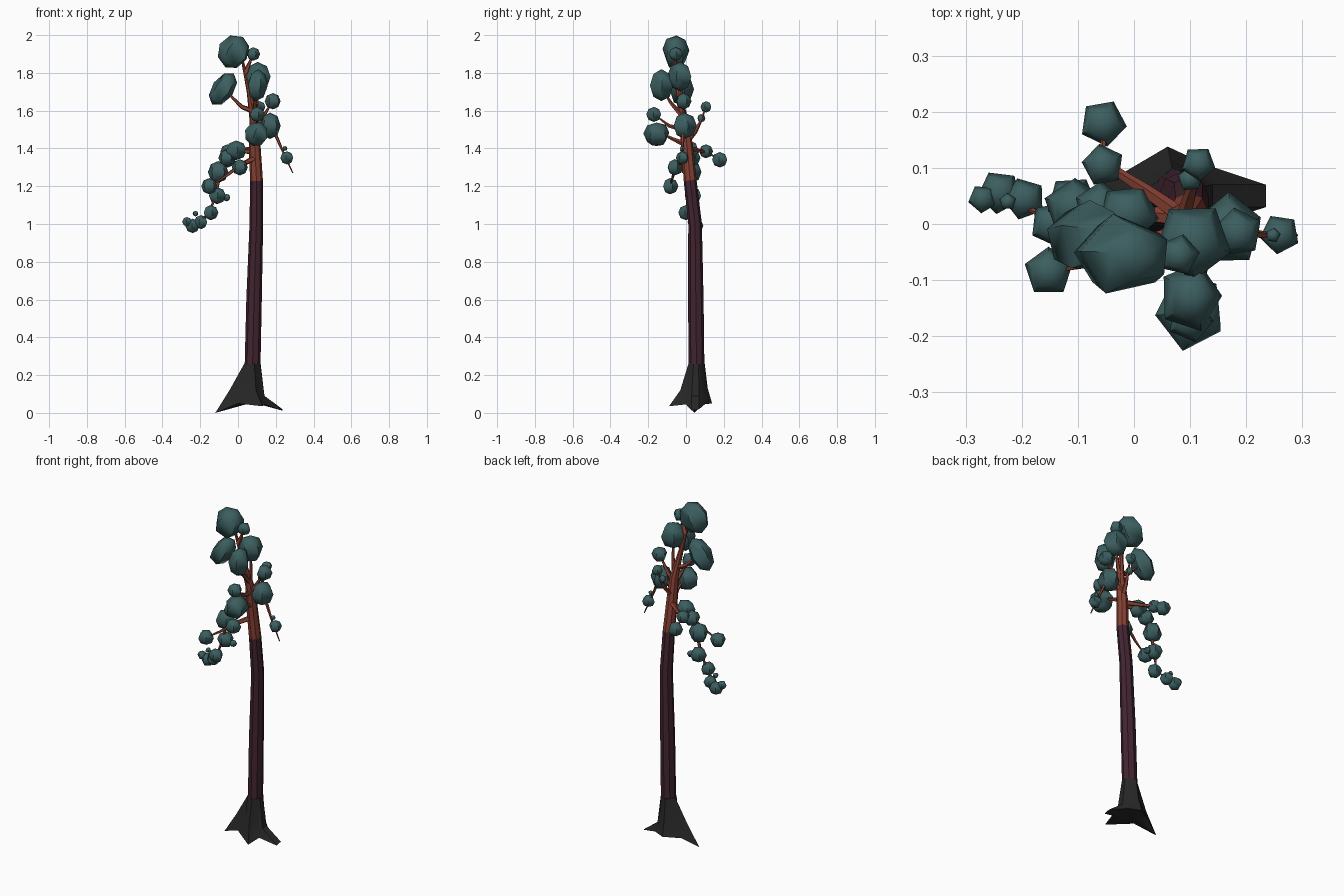
import bpy, bmesh, math, random
from mathutils import Vector, Matrix

random.seed(4)


def material(name, rgb):
    m = bpy.data.materials.new(name)
    m.diffuse_color = (*rgb, 1)
    return m


LEAF = material("dark teal leaf", (0.045, 0.112, 0.115))
BARK = material("dark plum bark", (0.054, 0.018, 0.03))
RED = material("red upper bark", (0.25, 0.054, 0.034))
ROOT = material("charcoal root", (0.02, 0.02, 0.02))


def finish(name, bm, mats, angle=40):
    bmesh.ops.recalc_face_normals(bm, faces=bm.faces)
    me = bpy.data.meshes.new(name)
    bm.to_mesh(me)
    bm.free()
    ob = bpy.data.objects.new(name, me)
    bpy.context.collection.objects.link(ob)
    for m in mats:
        me.materials.append(m)
    bpy.ops.object.select_all(action='DESELECT')
    ob.select_set(True)
    bpy.context.view_layer.objects.active = ob
    bpy.ops.object.shade_smooth_by_angle(angle=math.radians(angle))
    return ob


def tube(bm, pts, radii, sides):
    """Skin a path with rings that follow its direction."""
    pts = [Vector(p) for p in pts]
    rings = []
    for i, p in enumerate(pts):
        d = (pts[min(i + 1, len(pts) - 1)] - pts[max(i - 1, 0)]).normalized()
        ref = Vector((0, 1, 0)) if abs(d.y) < 0.8 else Vector((1, 0, 0))
        u = (ref - d * ref.dot(d)).normalized()
        v = d.cross(u)
        rings.append([bm.verts.new(p + radii[i] * (u * math.cos(a) + v * math.sin(a)))
                      for a in (2 * math.pi * k / sides for k in range(sides))])
    for a, b in zip(rings, rings[1:]):
        for k in range(sides):
            j = (k + 1) % sides
            bm.faces.new((a[k], a[j], b[j], b[k]))
    bm.faces.new(rings[0])
    bm.faces.new(rings[-1])


# Trunk: dark below, red above
bm = bmesh.new()
tube(bm, [(0.076, 0.056, 0.2), (0.085, 0.052, 0.6), (0.097, 0.048, 1.0), (0.098, 0.022, 1.23),
          (0.088, 0.005, 1.42), (0.085, -0.012, 1.55), (0.06, -0.04, 1.7), (0.02, -0.06, 1.88)],
     [0.042, 0.041, 0.036, 0.034, 0.031, 0.024, 0.014, 0.006], 8)
for f in bm.faces:
    f.material_index = int(f.calc_center_median().z > 1.23)
finish("trunk", bm, [BARK, RED])

# Root flare: collar ring, middle ring, then spread toes with webs between
mid = [(0.14, 0.03, 0.09), (0.14, 0.07, 0.09), (0.11, 0.095, 0.12), (0.065, 0.115, 0.13),
       (0.015, 0.08, 0.13), (-0.045, 0.05, 0.12), (0.035, 0.015, 0.12), (0.095, -0.03, 0.12),
       (0.12, 0.015, 0.1)]
toe = [(0.235, 0.03, 0.012), (0.235, 0.07, 0.02), (0.13, 0.105, 0.05), (0.06, 0.138, 0.05),
       (-0.03, 0.085, 0.045), (-0.12, 0.045, 0), (0.0, 0.0, 0.05), (0.13, -0.09, 0.035),
       (0.14, 0.0, 0.045)]
bm = bmesh.new()
cx, cy = 0.077, 0.056
collar = []
for x, y, z in mid:
    a = math.atan2(y - cy, x - cx)
    collar.append((cx + 0.044 * math.cos(a), cy + 0.044 * math.sin(a), 0.26))
rings = [[bm.verts.new(p) for p in r] for r in (collar, mid, toe)]
under = bm.verts.new((cx, cy, 0.055))
for k in range(9):
    j = (k + 1) % 9
    for a, b in zip(rings, rings[1:]):
        bm.faces.new((a[k], a[j], b[j], b[k]))
    bm.faces.new((rings[2][k], rings[2][j], under))
bm.faces.new(rings[0])
finish("roots", bm, [ROOT])

# Branches
branches = [
    [(0.09, 0.01, 1.38), (0.0, 0.02, 1.39), (-0.09, 0.03, 1.29), (-0.12, 0.03, 1.15),
     (-0.15, 0.01, 1.06), (-0.24, 0.05, 0.99)],                                   # hanging left
    [(0.09, 0.01, 1.4), (0.02, 0.06, 1.39), (-0.055, 0.11, 1.38), (-0.055, 0.18, 1.34)],
    [(0.09, 0.0, 1.35), (0.01, -0.05, 1.31), (-0.07, -0.07, 1.25), (-0.15, -0.085, 1.2)],
    [(0.085, 0.0, 1.45), (0.15, -0.01, 1.56), (0.2, -0.015, 1.47), (0.235, -0.02, 1.39),
     (0.29, -0.02, 1.27)],                                                        # drooping right
    [(0.085, 0.0, 1.43), (0.1, 0.05, 1.49), (0.11, 0.08, 1.55), (0.115, 0.105, 1.62)],
    [(0.085, 0.0, 1.42), (0.1, -0.07, 1.45), (0.1, -0.15, 1.49)],
    [(0.085, -0.01, 1.5), (0.1, -0.09, 1.52), (0.1, -0.17, 1.58)],
    [(0.075, -0.02, 1.6), (0.02, -0.03, 1.62), (-0.03, -0.03, 1.67), (-0.07, -0.03, 1.71)],
    [(0.085, -0.01, 1.52), (0.1, -0.02, 1.65), (0.105, -0.03, 1.78)],
    [(0.085, -0.01, 1.56), (0.09, -0.08, 1.64), (0.1, -0.13, 1.72)],
    [(0.085, -0.01, 1.5), (0.14, -0.01, 1.58), (0.185, -0.015, 1.65)],
    [(0.04, -0.05, 1.8), (0.08, -0.06, 1.9)],
]
bm = bmesh.new()
for path in branches:
    n = len(path) - 1
    tube(bm, path, [0.013 * (1 - i / n) + 0.003 for i in range(n + 1)], 5)
finish("branches", bm, [RED])


# Foliage clumps: five-sided low spheres
def clump(bm, pos, radii, tilt=0):
    spin = random.uniform(0, math.tau)
    m = (Matrix.Translation(pos) @ Matrix.Rotation(math.radians(tilt), 4, 'Y')
         @ Matrix.Diagonal((radii[0] * 1.04, radii[1] * 1.04, radii[2], 1))
         @ Matrix.Rotation(spin, 4, 'Z'))
    bmesh.ops.create_uvsphere(bm, u_segments=5, v_segments=4, radius=1, matrix=m)


# x, y, z, width, depth and height radii, tilt
large = [
    (-0.02, -0.055, 1.91, 0.085, 0.072, 0.093, 30),
    (0.105, -0.03, 1.78, 0.068, 0.068, 0.078, 0),
    (-0.08, -0.025, 1.715, 0.06, 0.065, 0.1, 35),
    (0.1, -0.13, 1.735, 0.055, 0.062, 0.085, 5),
    (0.1, -0.155, 1.475, 0.064, 0.07, 0.066, 20),
    (0.17, -0.01, 1.52, 0.057, 0.065, 0.07, 0),
    (-0.01, 0.02, 1.39, 0.055, 0.05, 0.052, 0),
    (-0.105, 0.03, 1.275, 0.055, 0.05, 0.058, 0),
]
# x, y, z, radius
small = [
    (0.08, -0.055, 1.9, 0.036), (0.185, -0.015, 1.65, 0.043), (0.1, -0.17, 1.58, 0.04),
    (0.26, -0.018, 1.35, 0.035), (0.248, -0.02, 1.4, 0.013), (0.115, 0.108, 1.62, 0.03),
    (0.1, 0.08, 1.56, 0.022), (-0.055, 0.18, 1.34, 0.041), (-0.055, 0.105, 1.385, 0.037),
    (0.01, -0.06, 1.3, 0.043), (-0.152, -0.085, 1.2, 0.043), (-0.06, 0.03, 1.35, 0.045),
    (-0.11, 0.04, 1.15, 0.045), (-0.06, 0.04, 1.14, 0.02), (-0.145, 0.0, 1.06, 0.04),
    (-0.195, 0.045, 1.01, 0.037), (-0.24, 0.057, 0.99, 0.038), (-0.27, 0.045, 1.012, 0.025),
    (-0.225, 0.04, 1.055, 0.015),
]
bm = bmesh.new()
for x, y, z, a, b, c, t in large:
    clump(bm, (x, y, z), (a, b, c), t)
finish("large_foliage", bm, [LEAF], 60)
bm = bmesh.new()
for x, y, z, r in small:
    clump(bm, (x, y, z), (r, r, r))
finish("small_foliage", bm, [LEAF], 60)
